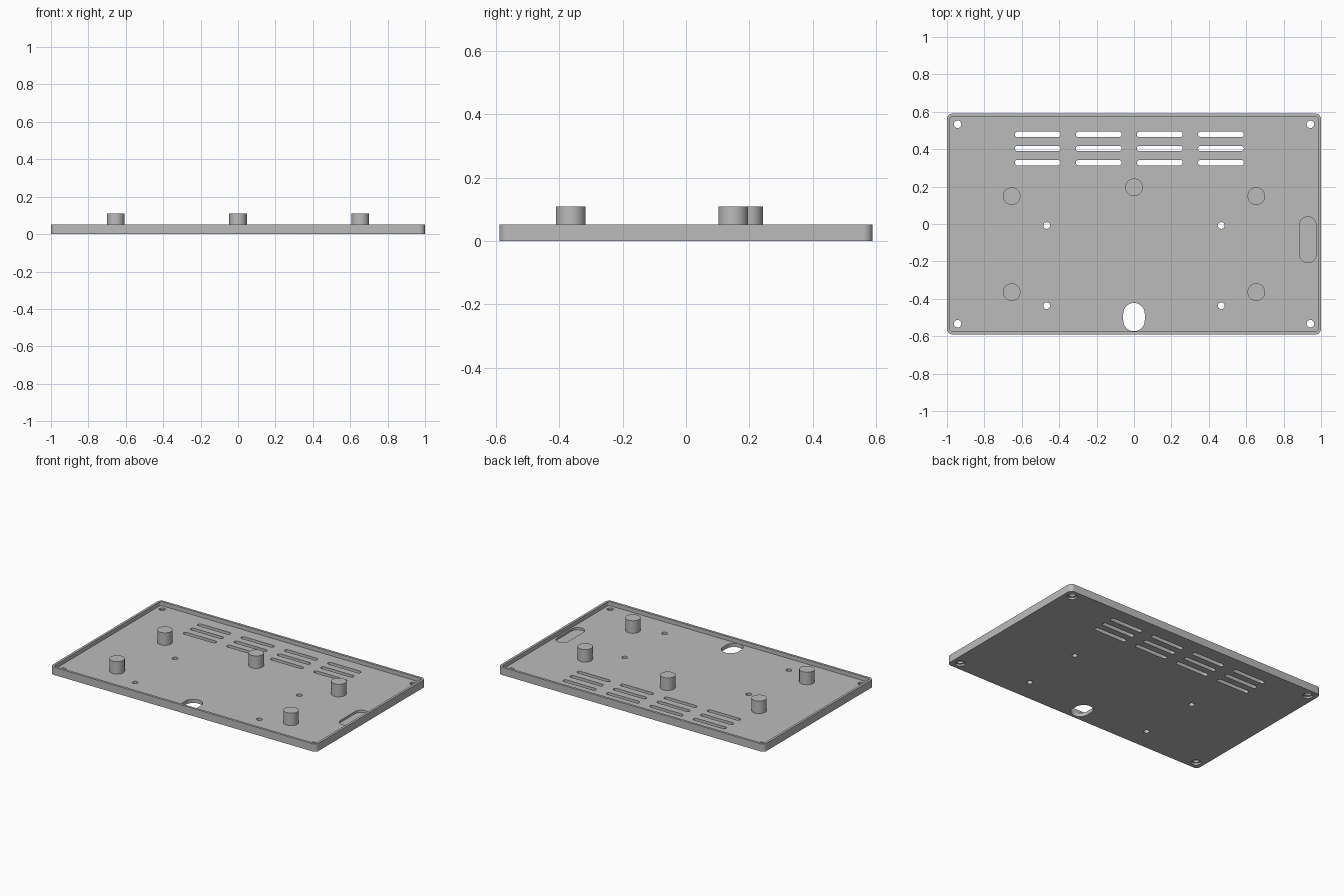
import bpy, bmesh, math

if "Cube" in bpy.data.objects:
    bpy.data.objects.remove(bpy.data.objects["Cube"])

W, D, H = 2.0, 1.18, 0.052      # tray outer size
WALL, FLOOR, TOP = 0.016, 0.025, 0.11

grey = bpy.data.materials.new("plain grey")
grey.diffuse_color = (0.5, 0.5, 0.5, 1)
grey.use_nodes = True
grey.node_tree.nodes["Principled BSDF"].inputs["Base Color"].default_value = grey.diffuse_color


def rounded(cx, cy, w, d, r, seg=10):
    """Outline of a rounded rectangle; a circle or a slot when r is half a side."""
    pts = []
    for k, (sx, sy) in enumerate([(1, 1), (-1, 1), (-1, -1), (1, -1)]):
        for i in range(seg + 1):
            a = math.pi / 2 * (k + i / seg)
            pts.append((cx + sx * (w / 2 - r) + r * math.cos(a),
                        cy + sy * (d / 2 - r) + r * math.sin(a)))
    return pts


def prisms(name, parts):
    """One object made of vertical prisms, each (outline, bottom, top)."""
    bm = bmesh.new()
    for pts, z0, z1 in parts:
        b = bmesh.new()
        b.faces.new([b.verts.new((x, y, z0)) for x, y in pts])
        bmesh.ops.remove_doubles(b, verts=b.verts, dist=1e-5)
        ext = bmesh.ops.extrude_face_region(b, geom=b.faces[:])
        top = [g for g in ext["geom"] if isinstance(g, bmesh.types.BMVert)]
        bmesh.ops.translate(b, verts=top, vec=(0, 0, z1 - z0))
        bmesh.ops.recalc_face_normals(b, faces=b.faces)
        tmp = bpy.data.meshes.new("tmp")
        b.to_mesh(tmp)
        b.free()
        bm.from_mesh(tmp)
        bpy.data.meshes.remove(tmp)
    mesh = bpy.data.meshes.new(name)
    bm.to_mesh(mesh)
    bm.free()
    mesh.materials.append(grey)
    ob = bpy.data.objects.new(name, mesh)
    bpy.context.collection.objects.link(ob)
    return ob


def select(ob):
    bpy.ops.object.select_all(action='DESELECT')
    ob.select_set(True)
    bpy.context.view_layer.objects.active = ob


def circle(x, y, r):
    return rounded(x, y, 2 * r, 2 * r, r)


# Tray body
tray = prisms("tray", [(rounded(0, 0, W, D, 0.03), 0, H)])

# Hollow inside the rim
hollow = prisms("hollow_cutter", [
    (rounded(0, 0, W - 2 * WALL, D - 2 * WALL, 0.03 - WALL), FLOOR, 0.2)])

# Openings through the floor: corner screws, board screws, vents, cable hole
corners = [(sx * 0.943, sy * 0.533) for sx in (-1, 1) for sy in (-1, 1)]
through = [circle(x, y, 0.02) for x, y in corners]
through += [circle(x, y, 0.018) for x in (-0.467, 0.467) for y in (-0.008, -0.437)]
through += [rounded(-0.515 + 0.3265 * i, 0.328 + 0.0755 * j, 0.245, 0.029, 0.0144, 6)
            for i in range(4) for j in range(3)]
through.append(rounded(0, -0.4975, 0.115, 0.151, 0.0575))
openings = prisms("opening_cutter", [(p, -0.1, 0.2) for p in through])

# Screw head recesses underneath and the blind pocket on the right
recess = [(circle(x, y, 0.031), -0.1, 0.012) for x, y in corners]
recess.append((rounded(0.929, -0.084, 0.088, 0.246, 0.044), 0.01, 0.2))
recesses = prisms("recess_cutter", recess)

for cutter in (hollow, openings, recesses):
    cutter.hide_render = True
    mod = tray.modifiers.new(cutter.name, 'BOOLEAN')
    mod.operation, mod.solver, mod.object = 'DIFFERENCE', 'EXACT', cutter
    select(tray)
    bpy.ops.object.modifier_apply(modifier=mod.name)
    bpy.data.objects.remove(cutter)

# Standing posts
spots = [(x, y) for x in (-0.654, 0.654) for y in (-0.364, 0.149)] + [(0, 0.196)]
posts = prisms("posts", [(circle(x, y, 0.047), FLOOR - 0.005, TOP) for x, y in spots])

for ob in (tray, posts):
    select(ob)
    bpy.ops.object.shade_smooth_by_angle(angle=math.radians(30))
